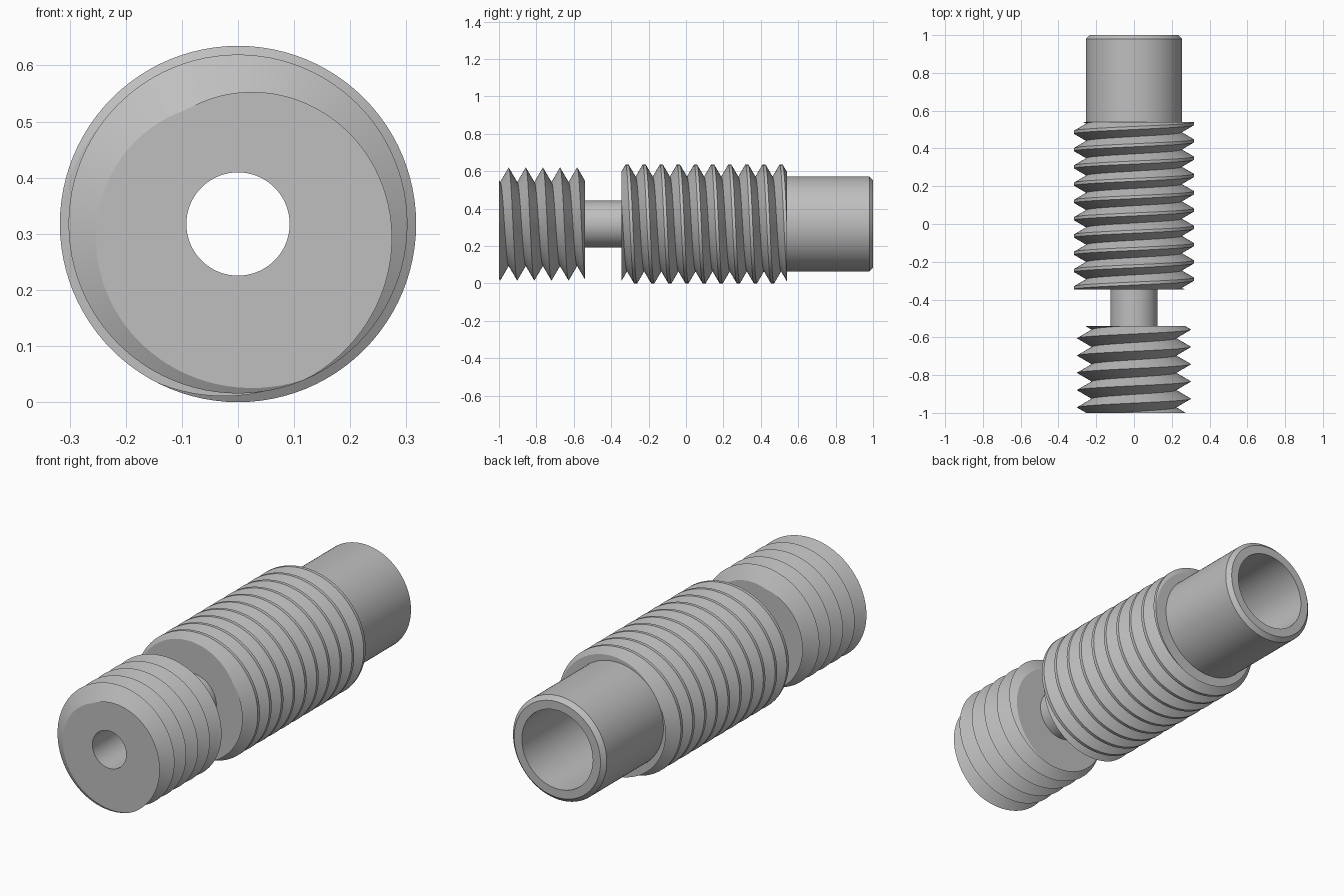
import bpy
import bmesh
import math

# Remove the default cube
cube = bpy.data.objects.get("Cube")
if cube:
    bpy.data.objects.remove(cube, do_unlink=True)

SEGMENTS = 96
AXIS_Z = 0.3175
PITCH = 0.0915
SLOPE = 1.72

# Single machined metal colour
GREY = (0.52, 0.52, 0.52, 1.0)
metal = bpy.data.materials.new("machined grey metal")
metal.use_nodes = True
metal.diffuse_color = GREY
metal.node_tree.nodes["Principled BSDF"].inputs["Base Color"].default_value = GREY


def sweep(name, column):
    """Skin (y, radius) columns around the long axis; column(turn) may vary with the turn."""
    bm = bmesh.new()
    rings = []
    for i in range(SEGMENTS + 1):
        turn = i / SEGMENTS
        s, c = math.sin(math.tau * turn), math.cos(math.tau * turn)
        rings.append([bm.verts.new((r * s, y, AXIS_Z + r * c)) for y, r in column(turn)])
    for a, b in zip(rings, rings[1:]):
        for j in range(len(a) - 1):
            bm.faces.new((a[j], b[j], b[j + 1], a[j + 1]))
    # Weld the seam and the rows collapsed at the cut ends
    bmesh.ops.remove_doubles(bm, verts=bm.verts, dist=0.00002)
    mesh = bpy.data.meshes.new(name)
    bm.to_mesh(mesh)
    bm.free()
    mesh.materials.append(metal)
    obj = bpy.data.objects.new(name, mesh)
    bpy.context.collection.objects.link(obj)
    bpy.ops.object.select_all(action="DESELECT")
    obj.select_set(True)
    bpy.context.view_layer.objects.active = obj
    bpy.ops.object.shade_smooth_by_angle(angle=math.radians(30))
    return obj


def lathe(name, profile):
    return sweep(name, lambda turn: profile)


def thread(name, start, end, crest_y, crest_r, flat, inner_start, inner_end):
    """Right-handed V thread, cut square at both ends with annular end faces."""
    half = flat / 2
    offsets = [-half, half, PITCH / 2] if flat else [0, PITCH / 2]
    turns = math.ceil((end - start) / PITCH) + 3

    def column(turn):
        origin = crest_y + turn * PITCH
        first = math.floor((start - origin) / PITCH) - 1
        # Fixed row count, so that every column matches its neighbour
        first = math.floor((start - crest_y) / PITCH) - 2
        rows = [(start, inner_start)]
        for k in range(first, first + turns + 2):
            for off in offsets:
                y = min(max(origin + k * PITCH + off, start), end)
                d = (y - origin) / PITCH
                gap = abs(d - round(d)) * PITCH
                rows.append((y, crest_r - max(0, gap - half) * SLOPE))
        rows.append((end, inner_end))
        return rows

    return sweep(name, column)


# Threaded sections
thread("front_thread", -1.0, -0.54, -0.765, 0.302, 0.0, 0.092, 0.125)
thread("main_thread", -0.346, 0.54, 0.051, 0.3175, 0.016, 0.125, 0.255)

# Thin neck between the threads
lathe("neck", [(-0.54, 0.125), (-0.346, 0.125)])

# Smooth rear shank with chamfered rim
lathe("shank", [(0.54, 0.255), (0.98, 0.255), (1.0, 0.235), (1.0, 0.193)])

# Stepped bore: wide at the rear, narrow through the neck and front
lathe("bore", [(1.0, 0.193), (-0.25, 0.193), (-0.25, 0.092), (-1.0, 0.092)])
